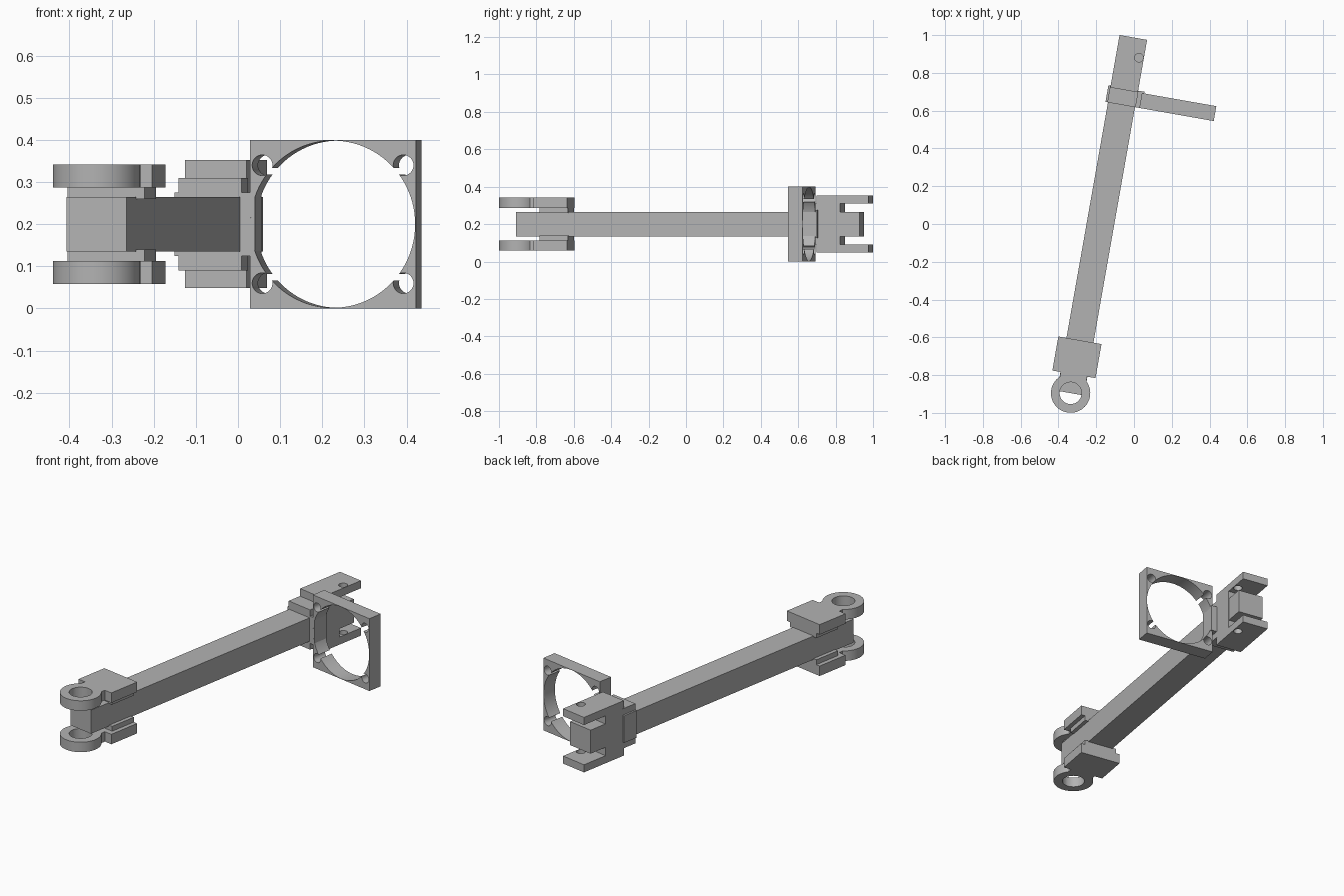
import bpy, bmesh
from math import radians
from mathutils import Matrix, Vector

if "Cube" in bpy.data.objects:
    bpy.data.objects.remove(bpy.data.objects["Cube"], do_unlink=True)

TILT = Matrix.Rotation(radians(-10), 4, 'Z')   # whole arm is turned about z
MID = 0.2                                      # mirror height
AXIS = -0.175                                  # arm centre line

grey = bpy.data.materials.new("plain_grey")
grey.use_nodes = True
grey.diffuse_color = (0.45, 0.45, 0.45, 1)
grey.node_tree.nodes["Principled BSDF"].inputs["Base Color"].default_value = (0.45, 0.45, 0.45, 1)


def finish(name, bm):
    mesh = bpy.data.meshes.new(name)
    bm.to_mesh(mesh)
    bm.free()
    ob = bpy.data.objects.new(name, mesh)
    bpy.context.collection.objects.link(ob)
    ob.matrix_world = TILT
    mesh.materials.append(grey)
    return ob


def box(name, x, y, z):
    """Box from (low, high) pairs along the arm's own axes."""
    bm = bmesh.new()
    bmesh.ops.create_cube(bm, size=1)
    spans = (x, y, z)
    bmesh.ops.scale(bm, verts=bm.verts, vec=[hi - lo for lo, hi in spans])
    bmesh.ops.translate(bm, verts=bm.verts, vec=[(hi + lo) / 2 for lo, hi in spans])
    return finish(name, bm)


def rod(name, centre, radius, depth, along_y=False, sides=64):
    bm = bmesh.new()
    turn = Matrix.Rotation(radians(90 if along_y else 0), 4, 'X')
    bmesh.ops.create_cone(bm, cap_ends=True, segments=sides, radius1=radius, radius2=radius,
                          depth=depth, matrix=Matrix.Translation(Vector(centre)) @ turn)
    return finish(name, bm)


def combine(ob, tools, operation='DIFFERENCE'):
    """Apply booleans and remove the tool objects."""
    for tool in tools:
        tool.hide_render = True
        mod = ob.modifiers.new("cut", 'BOOLEAN')
        mod.operation, mod.solver, mod.object = operation, 'EXACT', tool
    bpy.context.view_layer.update()
    result = bpy.data.meshes.new_from_object(ob.evaluated_get(bpy.context.evaluated_depsgraph_get()))
    ob.modifiers.clear()
    ob.data = result
    for tool in tools:
        bpy.data.objects.remove(tool, do_unlink=True)
    bpy.ops.object.select_all(action='DESELECT')
    ob.select_set(True)
    bpy.context.view_layer.objects.active = ob
    bpy.ops.object.shade_smooth_by_angle(angle=radians(30))


def around(half, centre=AXIS):
    return (centre - half, centre + half)


# Main bar
box("bar", around(0.0725), (-0.94, 0.924), around(0.065, MID))

# Upper and lower parts, mirrored about the middle height
for side, label in ((1, "upper"), (-1, "lower")):
    def layer(lo, hi):
        return tuple(sorted((MID + side * lo, MID + side * hi)))

    # Hinge end: spacer, wide plate and eyelet
    box(label + "_spacer", around(0.093), (-0.81, -0.656), layer(0.06, 0.09))
    lug = box(label + "_hinge_plate", around(0.116), (-0.839, -0.656), layer(0.087, 0.142))
    neck = box("neck", around(0.071), (-0.872, -0.83), layer(0.087, 0.142))
    eye = rod("eye", (AXIS, -0.94, MID + side * 0.1145), 0.104, 0.055)
    combine(lug, [neck, eye], 'UNION')
    combine(lug, [rod("bore", (AXIS, -0.94, MID), 0.058, 1)])

    # Fork end: jaw with a pin hole near its edge
    jaw = box(label + "_jaw", around(0.074), (0.8, 0.972), layer(0.11, 0.152))
    combine(jaw, [rod("pin_hole", (-0.127, 0.872, MID), 0.023, 1, sides=32)])

# Fork body and collar around the bar
box("fork_body", around(0.074), (0.69, 0.819), around(0.152, MID))
box("collar", around(0.076), (0.61, 0.70), around(0.11, MID))
box("bracket_strap", (-0.261, -0.067), (0.6102, 0.699), around(0.075, MID))

# Square ring frame with one large opening and four corner holes
CENTRE, FRAME_Y = 0.121, 0.65
frame = box("ring_frame", around(0.2, CENTRE), around(0.04, FRAME_Y), around(0.2, MID))
cutters = [rod("opening", (CENTRE, FRAME_Y, MID), 0.1985, 1, True, 96)]
for sx in (-1, 1):
    for sz in (-1, 1):
        cutters.append(rod("corner_hole", (CENTRE + sx * 0.17, FRAME_Y, MID + sz * 0.14),
                           0.0245, 1, True, 32))
combine(frame, cutters)
